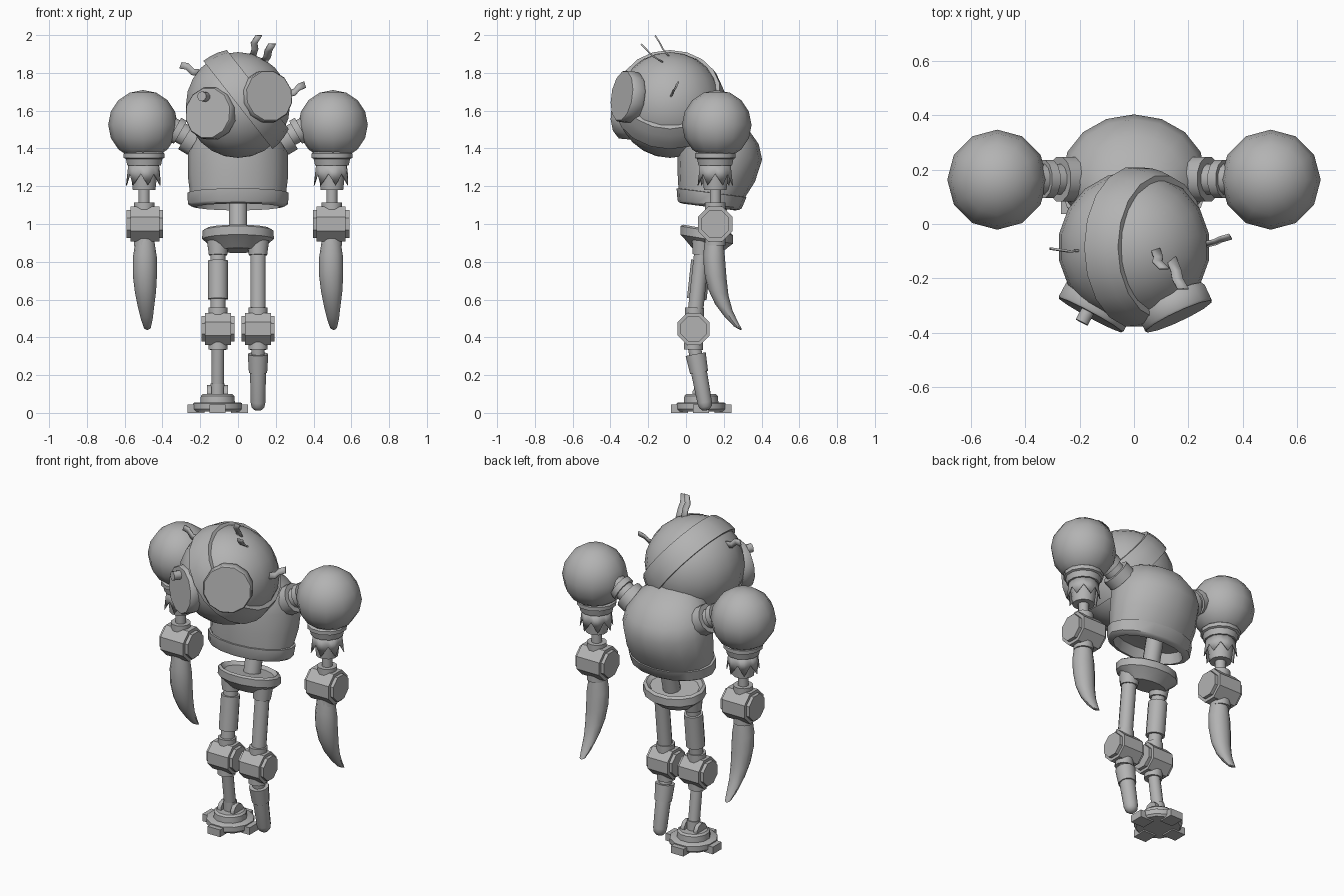
import bpy, bmesh, math
from mathutils import Vector, Matrix

if "Cube" in bpy.data.objects:
    bpy.data.objects.remove(bpy.data.objects["Cube"])

metal = bpy.data.materials.new("grey_metal")
metal.diffuse_color = (0.45, 0.45, 0.45, 1)
metal.use_nodes = True
metal.node_tree.nodes["Principled BSDF"].inputs["Base Color"].default_value = metal.diffuse_color


def finish(name, bm):
    bmesh.ops.remove_doubles(bm, verts=bm.verts, dist=0.0003)
    bmesh.ops.recalc_face_normals(bm, faces=bm.faces)
    mesh = bpy.data.meshes.new(name)
    bm.to_mesh(mesh)
    bm.free()
    mesh.materials.append(metal)
    ob = bpy.data.objects.new(name, mesh)
    bpy.context.collection.objects.link(ob)
    return ob


def skin(name, rings, closed=False):
    """Bridge successive rings of points; optionally join last ring to first."""
    bm = bmesh.new()
    rows = [[bm.verts.new(p) for p in ring] for ring in rings]
    n = len(rows[0])
    pairs = list(zip(rows, rows[1:])) + ([(rows[-1], rows[0])] if closed else [])
    for a, b in pairs:
        for i in range(n):
            j = (i + 1) % n
            bm.faces.new((a[i], a[j], b[j], b[i]))
    return finish(name, bm)


def lathe(name, profile, origin, direction=(0, 0, 1), sides=12, closed=False):
    """Turn (radius, height) points around an axis."""
    rot = Vector(direction).to_track_quat('Z', 'Y').to_matrix()
    rings = []
    for r, h in profile:
        rings.append([Vector(origin) + rot @ Vector((r * math.cos(t), r * math.sin(t), h))
                      for t in [(i + .5) * math.tau / sides for i in range(sides)]])
    return skin(name, rings, closed)


def rod(name, a, b, r, r2=None, sides=12):
    d = Vector(b) - Vector(a)
    return lathe(name, [(0, 0), (r, 0), (r2 or r, d.length), (0, d.length)], a, d, sides)


def loft(name, rows, slope=0, sides=12):
    """Stack ellipses given as (x, y, z, rx, ry); slope tips each ring backward."""
    ang = [i * math.tau / sides for i in range(sides)]
    return skin(name, [[(x + rx * math.cos(t), y + ry * math.sin(t), z + slope * ry * math.sin(t))
                        for t in ang] for x, y, z, rx, ry in rows])


def ball(name, centre, r, seg, rings):
    bm = bmesh.new()
    bmesh.ops.create_uvsphere(bm, u_segments=seg, v_segments=rings, radius=r,
                              matrix=Matrix.Translation(centre))
    return finish(name, bm)


def ribbon(name, pts, width):
    """Thin bent strip."""
    bm = bmesh.new()
    w = Vector(width) / 2
    rows = [(bm.verts.new(Vector(p) - w), bm.verts.new(Vector(p) + w)) for p in pts]
    for a, b in zip(rows, rows[1:]):
        bm.faces.new((a[0], a[1], b[1], b[0]))
    ob = finish(name, bm)
    ob.modifiers.new("thickness", 'SOLIDIFY').thickness = 0.008


def joint(name, x, y, z, half, r):
    """Octagonal hinge barrel with end caps, lying along x."""
    c, h = r * 0.8, half - 0.02
    lathe(name, [(0, -half), (c, -half), (c, -h), (r, -h), (r, h), (c, h), (c, half), (0, half)],
          (x, y, z), (1, 0, 0), 8)


# Head with a raised diagonal strap
head = Vector((0, -0.085, 1.63))
ball("head", head, 0.28, 18, 12)
outer = [(math.sqrt(0.297**2 - h * h), h) for h in (0, .045, .09, .133)]
inner = [(math.sqrt(0.268**2 - h * h), h) for h in (.133, 0)]
lathe("head_strap", outer + inner, head, (0.79, 0, 0.62), 18, True)

# Eye discs
for name, c, n in (("left_eye", (-.16, -.335, 1.588), (-.47, -.87, .08)),
                   ("right_eye", (.165, -.34, 1.678), (.42, -.9, .14))):
    lathe(name, [(0, -.075), (.132, -.075), (.14, -.06), (.14, -.008), (.134, 0), (0, 0)], c, n, 12)
rod("left_pupil", (-.165, -.31, 1.672), (-.192, -.362, 1.676), .026, sides=10)

# Bent wires on the head
ribbon("top_wire", [(.075, -.08, 1.88), (.09, -.12, 1.93), (.085, -.135, 1.96), (.11, -.16, 2.0)], (.035, 0, 0))
ribbon("front_wire", [(.135, -.12, 1.86), (.155, -.17, 1.89), (.16, -.2, 1.92), (.18, -.235, 1.955)], (.04, 0, 0))
ribbon("left_wire", [(-.19, -.1, 1.8), (-.24, -.105, 1.805), (-.27, -.1, 1.835), (-.305, -.095, 1.84)], (.012, 0, .034))
ribbon("right_wire", [(.26, -.08, 1.69), (.3, -.07, 1.70), (.32, -.06, 1.725), (.355, -.05, 1.74)], (-.01, .015, .032))

# Torso shell with recessed underside
loft("torso", [(0, .13, 1.16, 0, 0), (0, .125, 1.15, .21, .125), (0, .12, 1.09, .225, .14),
               (0, .12, 1.095, .25, .16), (0, .125, 1.105, .265, .17), (0, .135, 1.165, .268, .185),
               (0, .137, 1.166, .255, .177), (0, .16, 1.25, .265, .205), (0, .18, 1.37, .265, .223),
               (0, .175, 1.45, .245, .21), (0, .155, 1.53, .19, .17), (0, .135, 1.58, .11, .1),
               (0, .125, 1.6, 0, 0)], -0.13, 16)
rod("neck", (0, .12, 1.53), (0, -.03, 1.6), .1)

# Spine and pelvis bowl
rod("spine", (0, .13, .92), (0, .19, 1.17), .05)
loft("pelvis", [(0, .11, .86, 0, 0), (0, .11, .86, .12, .08), (0, .11, .9, .165, .12),
                (0, .11, .92, .19, .143), (0, .11, .965, .188, .143), (0, .11, .975, .172, .128),
                (0, .11, .955, .15, .11), (0, .11, .955, 0, 0)], -0.17, 14)

# Arms
for s, side in ((-1, "left_"), (1, "right_")):
    x, y = s * .497, .155
    ball(side + "shoulder", (s * .503, .163, 1.525), .184, 12, 8)
    rod(side + "shoulder_link", (s * .38, .165, 1.525), (s * .2, .165, 1.425), .058)
    rod(side + "shoulder_collar", (s * .335, .165, 1.502), (s * .305, .165, 1.485), .072)
    rod(side + "torso_socket", (s * .275, .165, 1.467), (s * .225, .165, 1.437), .085)
    lathe(side + "arm_cuff", [(0, 1.31), (.092, 1.31), (.1, 1.345), (.112, 1.35), (.112, 1.372),
                              (.095, 1.385), (0, 1.385)], (x, y, 0))
    rod(side + "arm_sleeve", (x, y, 1.18), (x, y, 1.32), .062, .078)
    rod(side + "forearm_rod", (x, y, 1.08), (x, y, 1.2), .03)

    # Torn jagged skirt around the sleeve
    bm = bmesh.new()
    n = 7
    at = lambda k, r, z: bm.verts.new((x + r * math.cos(k * math.tau / n),
                                       y + r * math.sin(k * math.tau / n), z))
    for i in range(n):
        a, b, c, d = at(i, .078, 1.32), at(i + 1, .078, 1.32), at(i + 1, .085, 1.265), at(i, .085, 1.265)
        m, t = at(i + .5, .083, 1.32), at(i + .5, .096, 1.205)
        bm.faces.new((a, m, t, d))
        bm.faces.new((m, b, c, t))
    finish(side + "torn_skirt", bm).modifiers.new("thickness", 'SOLIDIFY').thickness = .005

    # Elbow and curved claw
    joint(side + "elbow", s * .493, y, 1.0, .097, .1)
    rod(side + "elbow_collar", (x, y, .885), (x, y, 1.115), .056)
    cx = s * .493
    loft(side + "claw", [(cx, .15, .91, 0, 0), (cx, .15, .91, .05, .05), (cx, .15, .82, .064, .058),
                         (cx, .155, .73, .064, .06), (cx + .003, .17, .64, .056, .055),
                         (cx + .006, .2, .56, .043, .046), (cx + .01, .24, .495, .031, .034),
                         (cx + .013, .275, .45, .018, .021), (cx + .014, .289, .438, 0, 0)], -0.35)

# Upper legs and knees
for s, side in ((-1, "left_"), (1, "right_")):
    x = s * .106
    hip, knee = Vector((x, .085, .86)), Vector((x, .04, .445))
    at = lambda t: hip.lerp(knee, t)
    rod(side + "hip_socket", at(-.12), at(.06), .06, .05)
    rod(side + "thigh_rod", hip, knee, .04)
    if s < 0:
        rod(side + "thigh_sleeve", at(.13), at(.62), .054)
    else:
        rod(side + "thigh_sleeve", at(.05), at(.73), .042)
    joint(side + "knee", x, .04, .445, .088, .092)
    rod(side + "knee_collar", (x, .046, .557), (x, .04, .335), .052)

# Left shin, ankle and foot
fx, fy = -.108, .08
rod("left_shin", (-.106, .045, .36), (fx, fy, .12), .034)
rod("left_ankle_sleeve", (fx, .078, .155), (fx, fy, .1), .038)
for s in (-1, 1):
    rod("ankle_bracket", (fx + s * .032, fy, .1), (fx + s * .056, fy, .1), .048, sides=10)
lathe("foot_hub", [(0, .05), (.095, .05), (.092, .09), (.08, .1), (0, .1)], (fx, fy, 0), sides=12)
lathe("foot_disc", [(0, .008), (.125, .008), (.135, .02), (.135, .05), (.125, .056), (0, .056)],
      (fx, fy, 0), sides=12)
for k in range(4):
    bm = bmesh.new()
    bmesh.ops.create_cube(bm, size=1, matrix=Matrix.Translation((fx, fy, .022))
                          @ Matrix.Rotation(k * math.pi / 2, 4, 'Z')
                          @ Matrix.Translation((.115, 0, 0)) @ Matrix.Diagonal((.09, .085, .044, 1)))
    finish("foot_tab", bm)

# Right shin ending in a rounded peg
top, tip = Vector((.106, .042, .36)), Vector((.106, .107, .012))
rod("right_shin", top, top.lerp(tip, .3), .036)
rod("right_shin_sleeve", top.lerp(tip, .14), top.lerp(tip, .42), .056, .05)
lathe("right_peg", [(0, 0), (.02, .004), (.035, .02), (.04, .045), (.045, .25), (0, .25)], tip, top - tip)

# Smooth curved surfaces, keep edges crisp
for ob in bpy.context.collection.objects:
    ob.select_set(True)
    bpy.context.view_layer.objects.active = ob
bpy.ops.object.shade_smooth_by_angle(angle=math.radians(38))
